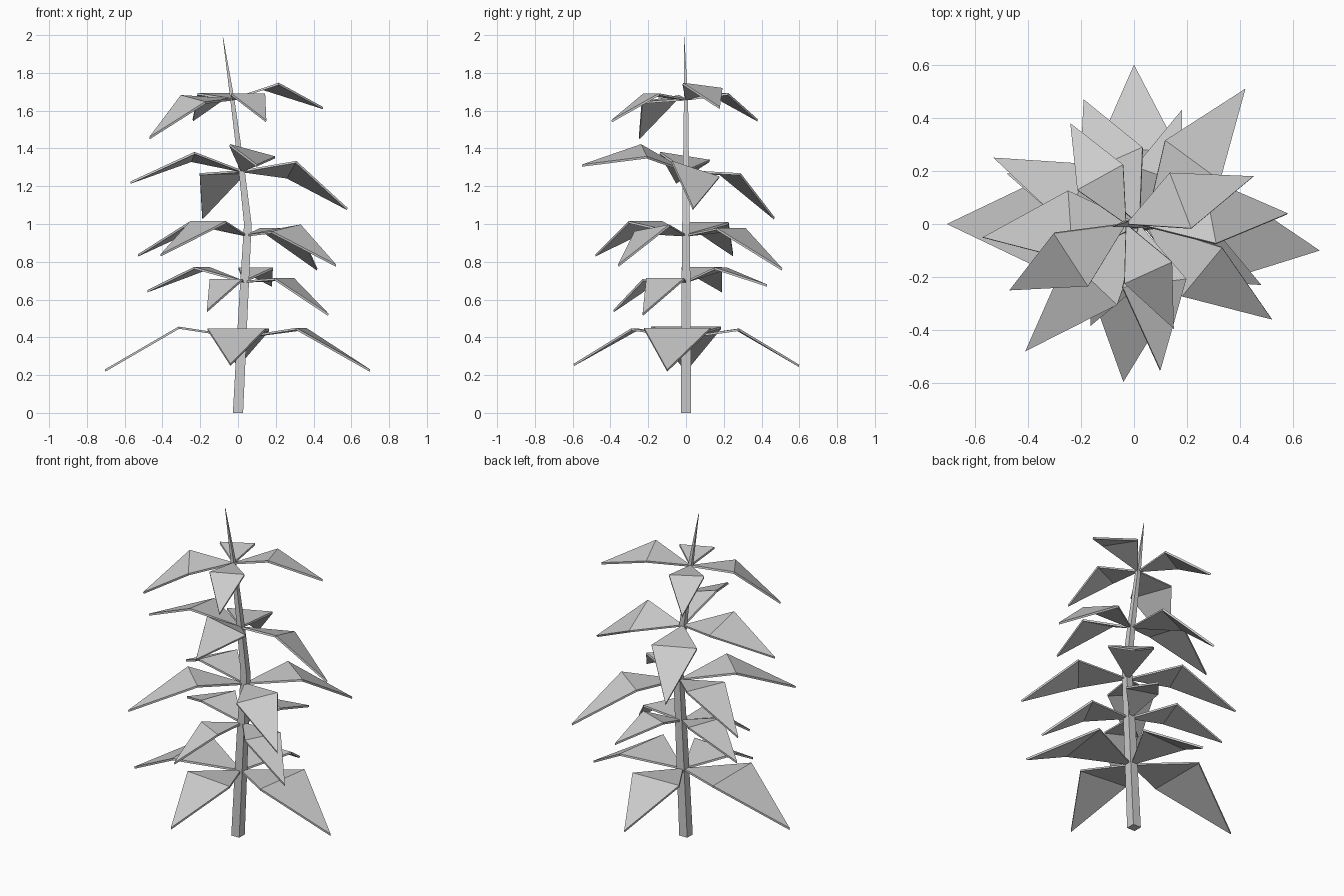
import bpy, bmesh
from mathutils import Vector, Matrix
from math import radians

if "Cube" in bpy.data.objects:
    bpy.data.objects.remove(bpy.data.objects["Cube"])


def add_object(name, bm):
    bmesh.ops.recalc_face_normals(bm, faces=bm.faces)
    me = bpy.data.meshes.new(name)
    bm.to_mesh(me)
    bm.free()
    ob = bpy.data.objects.new(name, me)
    bpy.context.collection.objects.link(ob)
    return ob


# Stem: square section, slightly crooked and tapering to a point
path = [(0, 0, 0, .027), (.03, 0, .6, .024), (.052, 0, 1.0, .02),
        (.02, 0, 1.28, .016), (-.03, 0, 1.66, .011), (-.08, -.01, 1.99, .001)]
bm = bmesh.new()
rings = [[bm.verts.new((x + sx * r, y + sy * r, z))
          for sx, sy in ((-1, -1), (1, -1), (1, 1), (-1, 1))] for x, y, z, r in path]
for a, b in zip(rings, rings[1:]):
    for i in range(4):
        j = (i + 1) % 4
        bm.faces.new((a[i], a[j], b[j], b[i]))
bm.faces.new(rings[0])
bm.faces.new(rings[-1])
add_object("stem", bm)


# Leaf: thin kite folded down across its widest line
def leaf(name, base, tip, roll, half_width):
    base, tip = Vector(base), Vector(tip)
    chord = tip - base
    size = chord.length
    axis = chord.normalized()
    side = Vector((0, 0, 1)).cross(axis).normalized()
    side = Matrix.Rotation(radians(roll), 3, axis) @ side
    up = axis.cross(side)
    # rotation sense: positive roll lifts the left edge
    mid = base + chord * .42 + up * size * .173
    w = side * size * half_width
    pts = [base, mid + w, tip, mid - w]
    bm = bmesh.new()
    top = [bm.verts.new(p) for p in pts]
    low = [bm.verts.new(p - up * .012) for p in pts]
    for s in (top, low):
        bm.faces.new((s[0], s[1], s[3]))
        bm.faces.new((s[1], s[2], s[3]))
    for i in range(4):
        j = (i + 1) % 4
        bm.faces.new((top[i], top[j], low[j], low[i]))
    add_object(name, bm)


# Tiers: base x, base z, half-width ratio, leaf tips (x, y, z, roll)
tiers = [
    (.02, .405, .25, [(.70, -.10, .23, 0), (0, .6, .255, 0),
                      (-.705, 0, .23, 0), (-.04, -.595, .26, 0)]),
    (.03, .70, .21, [(.48, -.23, .525, 0), (.18, .43, .68, 0),
                     (-.48, .19, .65, 0), (-.165, -.385, .545, 0)]),
    (.045, .945, .195, [(.52, -.36, .785, 9), (.42, .51, .765, 0),
                        (-.53, .25, .84, 0), (-.41, -.48, .84, 0)]),
    (.02, 1.285, .225, [(.58, .04, 1.085, -19), (-.19, .47, 1.035, 0),
                        (-.57, -.05, 1.225, 9), (.10, -.55, 1.315, -15)]),
    (-.03, 1.665, .22, [(.45, .18, 1.62, -7), (-.24, .38, 1.555, 0),
                        (-.47, -.25, 1.46, -9), (.15, -.395, 1.55, 0)]),
]
for t, (bx, bz, hw, tips) in enumerate(tiers, 1):
    for k, (x, y, z, roll) in enumerate(tips, 1):
        leaf(f"leaf_tier{t}_{k}", (bx, 0, bz), (x, y, z), roll, hw)
